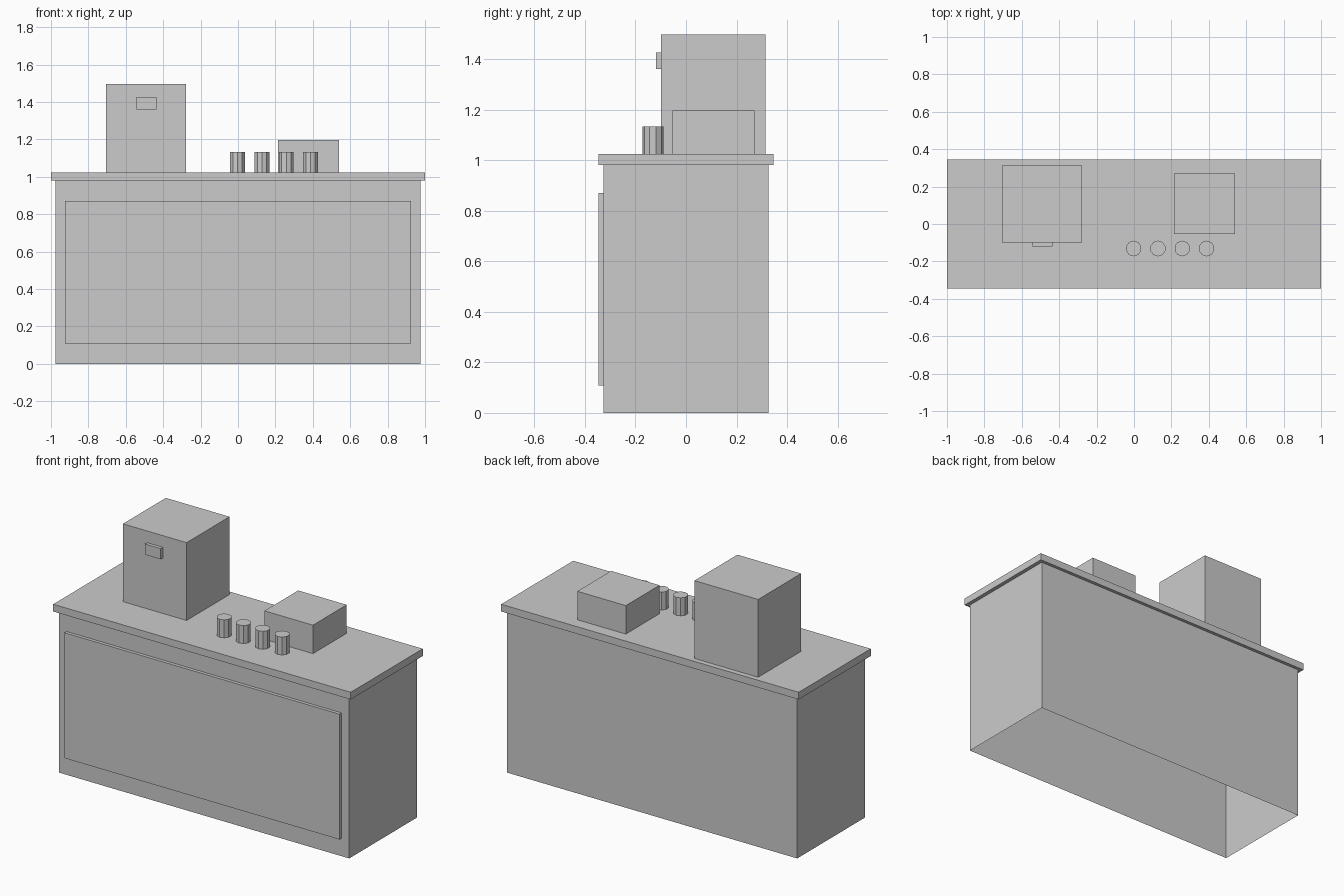
import bpy, bmesh
from mathutils import Matrix

if "Cube" in bpy.data.objects:
    bpy.data.objects.remove(bpy.data.objects["Cube"])

grey = bpy.data.materials.new("plain grey")
grey.diffuse_color = (0.6, 0.6, 0.6, 1)
grey.use_nodes = True
grey.node_tree.nodes["Principled BSDF"].inputs["Base Color"].default_value = grey.diffuse_color


def finish(name, bm):
    mesh = bpy.data.meshes.new(name)
    bm.to_mesh(mesh)
    bm.free()
    mesh.materials.append(grey)
    obj = bpy.data.objects.new(name, mesh)
    bpy.context.collection.objects.link(obj)
    return obj


def box(name, x, y, z, open_bottom=False):
    """Box spanning the (low, high) ranges x, y and z."""
    spans = (x, y, z)
    centre = [(a + b) / 2 for a, b in spans]
    size = [b - a for a, b in spans]
    bm = bmesh.new()
    bmesh.ops.create_cube(bm, size=1, matrix=Matrix.Translation(centre) @ Matrix.Diagonal((*size, 1)))
    if open_bottom:
        bm.normal_update()
        bottom = [f for f in bm.faces if f.normal.z < -0.5]
        bmesh.ops.delete(bm, geom=bottom, context='FACES_ONLY')
    return finish(name, bm)


def cup(name, x, y, z0, z1, radius):
    bm = bmesh.new()
    bmesh.ops.create_cone(bm, cap_ends=True, segments=10, radius1=radius, radius2=radius,
                          depth=z1 - z0, matrix=Matrix.Translation((x, y, (z0 + z1) / 2)))
    return finish(name, bm)


TOP = 1.024  # height of the counter surface

# Counter: hollow cabinet, overhanging slab and raised front panel
box("cabinet", (-0.976, 0.976), (-0.326, 0.326), (0, 0.98), open_bottom=True)
box("countertop", (-1, 1), (-0.346, 0.346), (0.98, TOP))
box("front_panel", (-0.924, 0.924), (-0.346, -0.326), (0.109, 0.871))

# Tall machine with its small front spout
box("machine", (-0.705, -0.277), (-0.098, 0.314), (TOP, 1.497))
box("machine_spout", (-0.543, -0.437), (-0.119, -0.098), (1.361, 1.426))

# Low box on the right
box("low_box", (0.215, 0.541), (-0.053, 0.271), (TOP, 1.197))

# Row of cups
for i in range(4):
    cup(f"cup_{i + 1}", -0.002 + 0.13 * i, -0.131, TOP, 1.133, 0.042)
